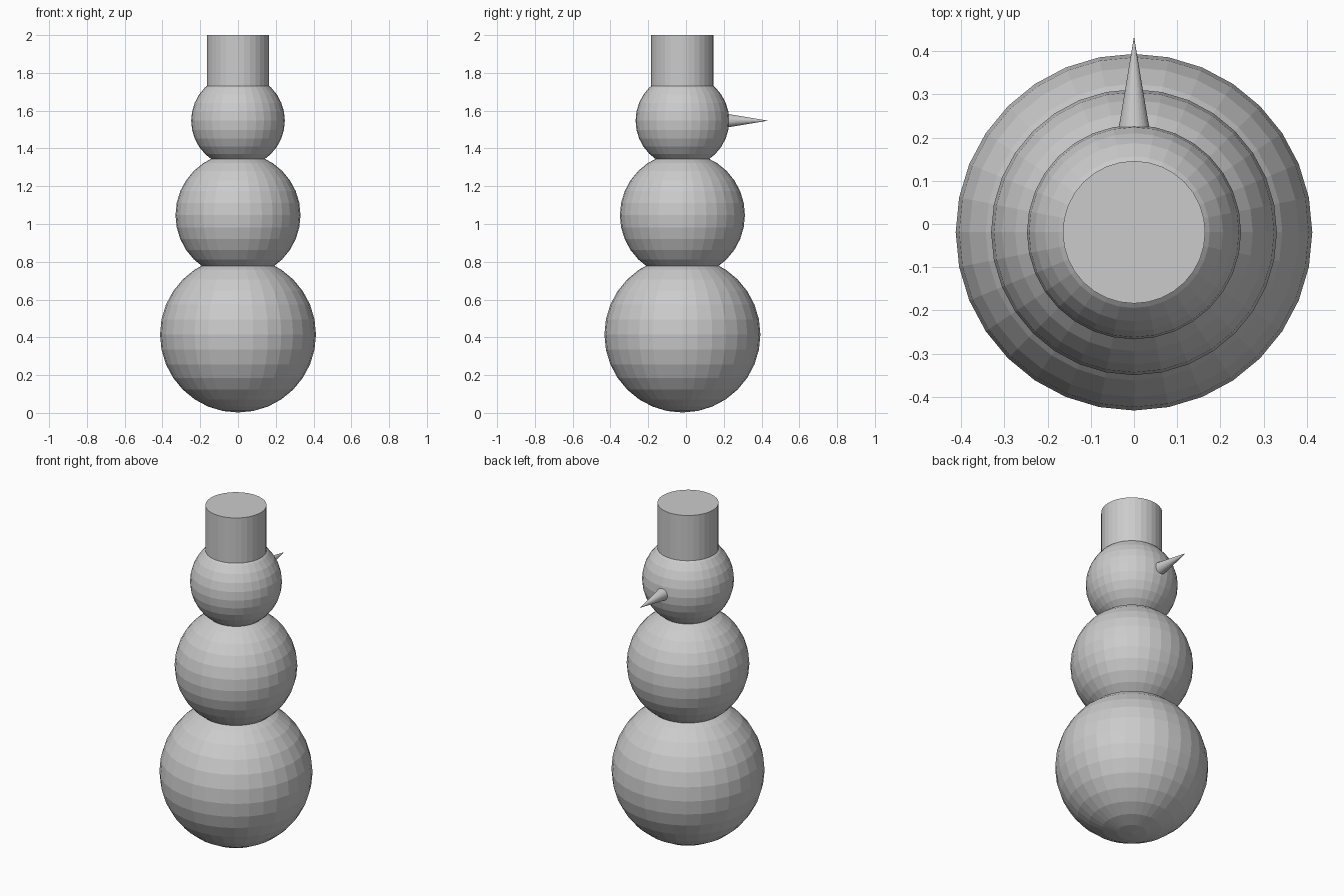
import bpy
import math

if "Cube" in bpy.data.objects:
    bpy.data.objects.remove(bpy.data.objects["Cube"])

CY = -0.019  # body axis in y; the nose sticks out towards +y

grey = bpy.data.materials.new("light grey")
grey.diffuse_color = (0.6, 0.6, 0.6, 1.0)
grey.use_nodes = True
grey.node_tree.nodes["Principled BSDF"].inputs["Base Color"].default_value = grey.diffuse_color


def finish(name):
    """Name the new part and colour it; faces stay flat."""
    ob = bpy.context.object
    ob.name = name
    ob.data.materials.append(grey)
    return ob


# Three stacked snowballs: name, radius, centre height
for name, radius, z in (("lower_ball", 0.413, 0.415),
                        ("middle_ball", 0.331, 1.047),
                        ("head_ball", 0.248, 1.547)):
    bpy.ops.mesh.primitive_uv_sphere_add(
        segments=32, ring_count=16, radius=radius, location=(0, CY, z))
    finish(name)

# Brimless hat, sunk into the head
hat_bottom, hat_top = 1.67, 2.0
bpy.ops.mesh.primitive_cylinder_add(
    vertices=32, radius=0.165, depth=hat_top - hat_bottom,
    location=(0, CY, (hat_bottom + hat_top) / 2))
finish("hat")

# Pointed nose along +y, base just inside the head
nose_base, nose_tip = 0.21, 0.434
bpy.ops.mesh.primitive_cone_add(
    vertices=32, radius1=0.0375, radius2=0, depth=nose_tip - nose_base,
    location=(0, (nose_base + nose_tip) / 2, 1.547),
    rotation=(-math.pi / 2, 0, 0))
finish("nose")
